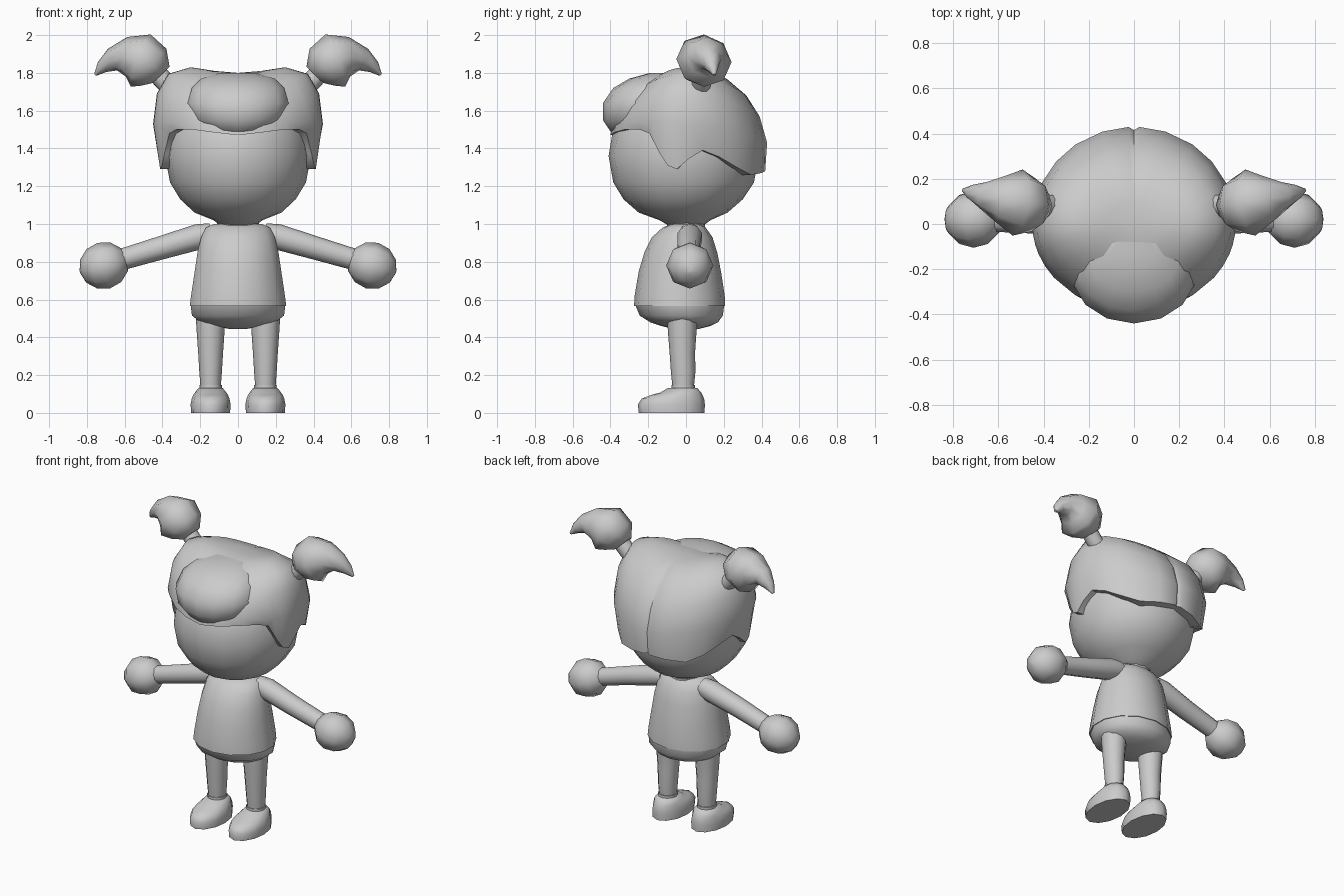
import bpy, bmesh, math
from mathutils import Vector

if "Cube" in bpy.data.objects:
    bpy.data.objects.remove(bpy.data.objects["Cube"])

grey = bpy.data.materials.new("plain_grey")
grey.diffuse_color = (0.6, 0.6, 0.6, 1)
grey.use_nodes = True
grey.node_tree.nodes["Principled BSDF"].inputs["Base Color"].default_value = grey.diffuse_color


def finish(name, rings, cap=True, angle=45):
    """Skin a list of closed vertex rings into one object."""
    bm = bmesh.new()
    vs = [[bm.verts.new(p) for p in r] for r in rings]
    n = len(vs[0])
    for a, b in zip(vs, vs[1:]):
        for i in range(n):
            j = (i + 1) % n
            bm.faces.new((a[i], a[j], b[j], b[i]))
    if cap:
        bm.faces.new(vs[0])
        bm.faces.new(vs[-1])
    bmesh.ops.remove_doubles(bm, verts=bm.verts, dist=1e-5)
    bmesh.ops.recalc_face_normals(bm, faces=bm.faces)
    me = bpy.data.meshes.new(name)
    bm.to_mesh(me)
    bm.free()
    me.materials.append(grey)
    ob = bpy.data.objects.new(name, me)
    bpy.context.collection.objects.link(ob)
    bpy.ops.object.select_all(action='DESELECT')
    ob.select_set(True)
    bpy.context.view_layer.objects.active = ob
    bpy.ops.object.shade_smooth_by_angle(angle=math.radians(angle))
    return ob


def stack(name, rows, n=12, cx=0, angle=45):
    """Horizontal oval rings; each row is z, half width, front y, back y."""
    rings = []
    for z, rx, yf, yb in rows:
        rings.append([(cx + rx * math.sin(t), (yf + yb) / 2 - (yb - yf) / 2 * math.cos(t), z)
                      for t in (2 * math.pi * i / n for i in range(n))])
    return finish(name, rings, angle=angle)


def tube(name, path, n=10, side=1, angle=60):
    """Round rings across a path; each point is x, y, z, radius."""
    pts = [Vector(p[:3]) for p in path]
    rings = []
    for i, p in enumerate(path):
        d = (pts[min(i + 1, len(pts) - 1)] - pts[max(i - 1, 0)]).normalized()
        u = d.cross(Vector((0, 1, 0))).normalized()
        v = d.cross(u)
        ring = []
        for k in range(n):
            t = 2 * math.pi * k / n
            q = pts[i] + p[3] * (u * math.cos(t) + v * math.sin(t))
            ring.append((side * q.x, q.y, q.z))
        rings.append(ring)
    return finish(name, rings, angle=angle)


# Head and neck
stack("head", [(0.99, .09, -.09, .09), (1.02, .13, -.14, .13), (1.06, .23, -.25, .22),
               (1.13, .305, -.33, .30), (1.22, .36, -.385, .36), (1.36, .386, -.41, .385),
               (1.48, .375, -.39, .38), (1.58, .34, -.34, .33), (1.67, .25, -.25, .24),
               (1.72, .12, -.12, .12)], n=16, angle=60)
stack("neck", [(0.95, .11, -.10, .10), (1.04, .11, -.10, .10)])

# Shirt and shorts
stack("shirt", [(0.565, .262, -.275, .207), (0.62, .255, -.272, .205), (0.75, .235, -.25, .185),
                (0.85, .22, -.22, .165), (0.93, .20, -.18, .14), (0.98, .175, -.125, .105),
                (1.0, .13, -.08, .08)], n=14, angle=60)
stack("shorts", [(0.445, .05, -.07, .07), (0.46, .14, -.13, .13), (0.48, .205, -.19, .17),
                 (0.515, .25, -.245, .195), (0.57, .257, -.268, .202)], n=14, angle=60)

# Fringe lying over the forehead
stack("fringe", [(1.47, .10, -.36, -.05), (1.49, .175, -.40, 0), (1.55, .25, -.44, 0),
                 (1.64, .275, -.44, 0), (1.72, .25, -.385, 0), (1.77, .20, -.30, 0),
                 (1.80, .10, -.19, 0)], n=14, angle=60)

# Hair cap: a wavy hem by azimuth in degrees from the front
HEM = [(0, 1.47), (18, 1.485), (36, 1.50), (52, 1.50), (61, 1.48), (70, 1.37), (76, 1.31), (83, 1.29),
       (92, 1.345), (102, 1.39), (115, 1.355), (130, 1.30), (145, 1.26), (162, 1.27), (177, 1.28), (180, 1.285)]
# Each row: side radius, side z, back radius, back z, front radius, front z
CAP = [(0, 1.80, 0, 1.80, 0, 1.80), (.12, 1.81, .10, 1.80, .08, 1.80),
       (.25, 1.83, .22, 1.765, .17, 1.77), (.37, 1.795, .32, 1.68, .26, 1.71),
       (.43, 1.69, .39, 1.57, .34, 1.63), (.45, 1.53, .43, 1.43, .385, 1.55),
       (.415, None, .42, None, .40, None), (.35, None, .36, None, .36, None)]
hem = HEM + [(360 - a, z) for a, z in HEM[-2:0:-1]]
rings = []
for sr, sz, br, bz, fr, fz in CAP:
    ring = []
    for deg, low in hem:
        s, c = math.sin(math.radians(deg)), math.cos(math.radians(deg))
        r, z = (fr, fz) if c > 0 else (br, bz)
        z = low if sz is None else sz * s * s + z * c * c
        crease = 0.965 if deg == 180 else 1
        ring.append((sr * s, -r * c * crease, z))
    rings.append(ring)
finish("hair_cap", rings, cap=False, angle=50)

for side, tag in ((1, "left"), (-1, "right")):
    # Bunches with their ties
    tube("hair_tie_" + tag, [(.36, .08, 1.725, .05), (.385, .08, 1.75, .052),
                             (.44, .085, 1.81, .052)], 10, side)
    tube("bunch_" + tag, [(.405, .085, 1.79, .06), (.445, .085, 1.83, .118), (.515, .095, 1.865, .148),
                          (.59, .11, 1.885, .105), (.665, .125, 1.87, .062),
                          (.72, .14, 1.83, .034), (.755, .15, 1.79, .008)], 8, side)
    # Arm and round hand
    tube("arm_" + tag, [(.14, .02, .945, .06), (.21, .02, .932, .068), (.40, .015, .876, .062),
                        (.64, .02, .805, .056)], 10, side)
    tube("hand_" + tag, [(.71 - .127 * math.cos(t), .02, .78 + .035 * math.cos(t), max(.125 * math.sin(t), .005))
                         for t in (math.pi * i / 6 for i in range(7))], 8, side)
    # Leg, sock and shoe
    x = .145 * side
    stack("leg_" + tag, [(.14, .054, -.072, .042), (.22, .06, -.08, .05), (.32, .066, -.087, .048),
                         (.42, .073, -.095, .055), (.50, .078, -.10, .062)], cx=x)
    stack("sock_" + tag, [(.10, .06, -.078, .048), (.148, .06, -.078, .048)], cx=x)
    stack("shoe_" + tag, [(0, .103, -.25, .098), (.045, .106, -.255, .10), (.075, .10, -.235, .096),
                          (.095, .092, -.185, .088), (.108, .083, -.135, .08),
                          (.132, .064, -.095, .06)], cx=x, angle=55)
